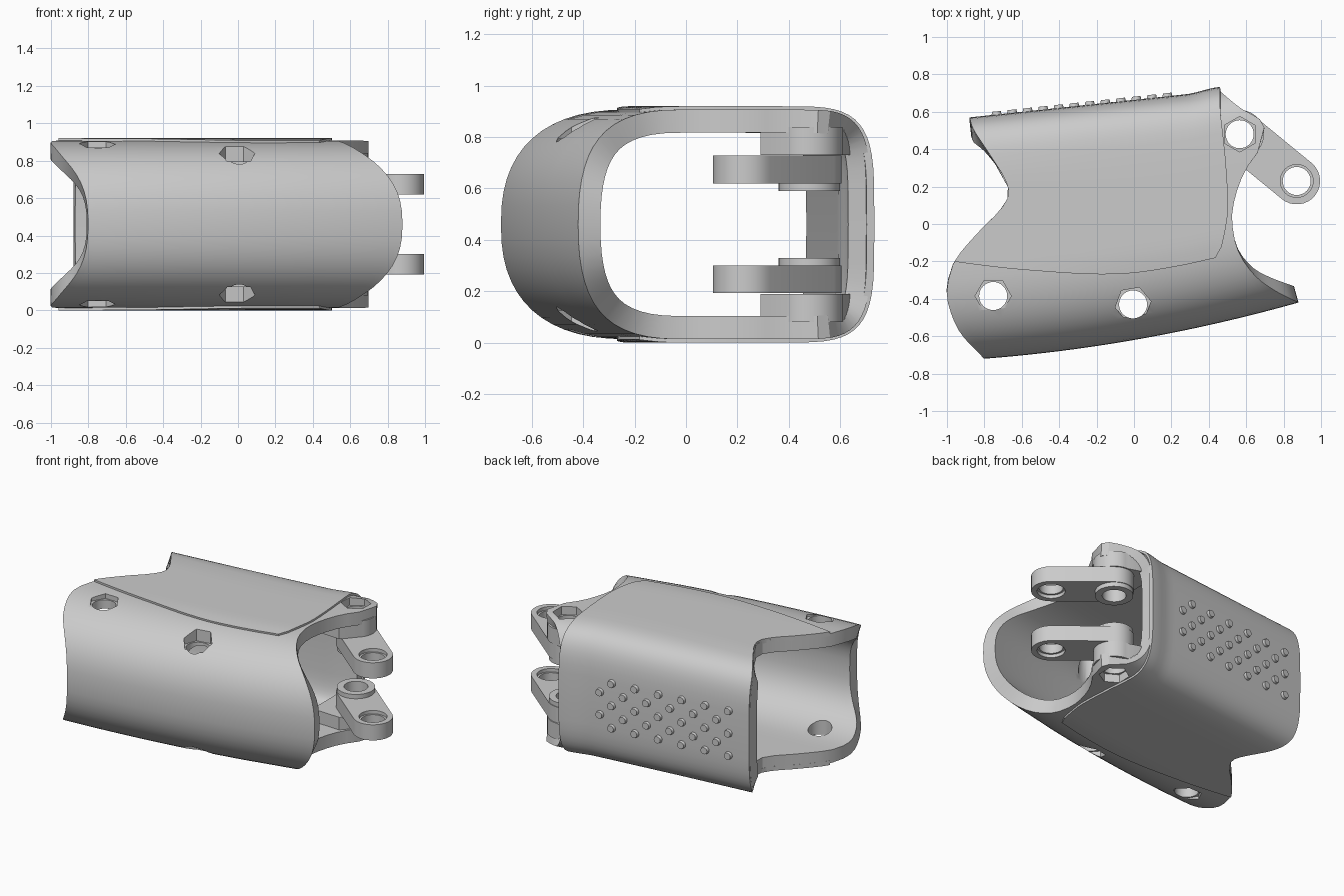
import bpy, bmesh, math

if "Cube" in bpy.data.objects:
    bpy.data.objects.remove(bpy.data.objects["Cube"])

MID = 0.46
PIVOT, TIP = (0.565, 0.48), (0.87, 0.23)


def bot(x):
    return -0.62 + 0.174 * x + 0.061 * x * x


def top(x):
    f = min(max((x - 0.28) / 0.17, 0), 1)
    return 0.664 + 0.107 * x + 0.02 * f * f * (3 - 2 * f)


def curve(pts):
    """Smooth interpolation through (key, value) pairs."""
    n = len(pts)
    m = [(pts[min(i + 1, n - 1)][1] - pts[max(i - 1, 0)][1]) /
         (pts[min(i + 1, n - 1)][0] - pts[max(i - 1, 0)][0]) for i in range(n)]

    def f(v):
        i = 0
        while i < n - 2 and v > pts[i + 1][0]:
            i += 1
        (a, p), (b, q) = pts[i], pts[i + 1]
        d = b - a
        t = min(max((v - a) / d, 0), 1)
        return ((2*t**3 - 3*t*t + 1) * p + (t**3 - 2*t*t + t) * d * m[i]
                + (3*t*t - 2*t**3) * q + (t**3 - t*t) * d * m[i + 1])
    return f


def edge(pts):
    """Turn an (x, y) end outline into x as a function of section height v."""
    return curve(sorted(((y - bot(x)) / (top(x) - bot(x)), x) for x, y in pts))


# End outlines seen from the top
left = edge([(-.8, -.722), (-.93, -.58), (-.99, -.44), (-1, -.35), (-.96, -.2), (-.82, -.03),
             (-.72, .07), (-.67, .16), (-.70, .26), (-.79, .4), (-.86, .51), (-.88, .57)])
right = edge([(.88, -.42), (.76, -.36), (.65, -.28), (.56, -.15), (.525, 0), (.535, .12),
              (.59, .28), (.67, .4), (.70, .49), (.67, .57), (.58, .62), (.45, .73)])
cover_right = edge([(.42, -.195), (.455, -.16), (.49, -.02), (.503, .1), (.485, .4),
                    (.462, .6), (.46, .73)])
cover_low = curve([(0, .41), (.3, .345), (.65, .283), (1, .278)])

# Section: round towards -y, squarish towards +y
A, N, B, M = 0.4, 2.4, 0.3, 4.2


def height(v):
    if v < A:
        return max(0, 1 - ((A - v) / A) ** N) ** (1 / N)
    if v > 1 - B:
        return max(0, 1 - (min(v - 1 + B, B) / B) ** M) ** (1 / M)
    return 1


front_v = [A * (1 - math.cos(i / 14 * math.pi / 2) ** (2 / N)) for i in range(14)]
mid_v = [A + (1 - A - B) * i / 6 for i in range(6)]
back_v = [1 - B + B * math.sin(i / 14 * math.pi / 2) ** (2 / M) for i in range(14)] + [1]


def finish(name, bm):
    bmesh.ops.recalc_face_normals(bm, faces=bm.faces[:])
    me = bpy.data.meshes.new(name)
    bm.to_mesh(me)
    bm.free()
    ob = bpy.data.objects.new(name, me)
    bpy.context.collection.objects.link(ob)
    return ob


def select(ob):
    bpy.ops.object.select_all(action='DESELECT')
    ob.select_set(True)
    bpy.context.view_layer.objects.active = ob


def apply(ob, mod):
    select(ob)
    bpy.ops.object.modifier_apply(modifier=mod.name)


def loft(name, section, point, closed, thick, steps=32):
    bm = bmesh.new()
    rows = [[bm.verts.new(point(i / steps, w, s)) for w, s in section] for i in range(steps + 1)]
    n = len(section)
    for a, b in zip(rows, rows[1:]):
        for j in range(n if closed else n - 1):
            k = (j + 1) % n
            bm.faces.new((a[j], a[k], b[k], b[j]))
    ob = finish(name, bm)
    # outward orientation check on the side facing +y
    f = max(ob.data.polygons, key=lambda p: p.center.y)
    if f.normal.y < 0:
        ob.data.flip_normals()
    mod = ob.modifiers.new("wall", 'SOLIDIFY')
    mod.thickness, mod.offset = thick, -1
    apply(ob, mod)
    return ob


def shell_point(s, v, side):
    x = left(v) + (right(v) - left(v)) * s
    y = bot(x) + v * (top(x) - bot(x)) - 0.012 * v ** 4
    return x, y, MID + side * 0.447 * height(v)


def cover_point(s, w, side):
    lo = cover_low(s)
    v = lo + (1 - lo) * w
    x = left(v) + (cover_right(v) - left(v)) * s
    return x, bot(x) + v * (top(x) - bot(x)), MID + side * 0.46 * height(v)


def prism(name, pts, z0, z1):
    bm = bmesh.new()
    f = bm.faces.new([bm.verts.new((x, y, z0)) for x, y in pts])
    r = bmesh.ops.extrude_face_region(bm, geom=[f])
    for v in r['geom']:
        if isinstance(v, bmesh.types.BMVert):
            v.co.z = z1
    return finish(name, bm)


def ring(c, r, n, start=0.0, span=math.tau):
    d = n if span >= math.tau else n - 1
    return [(c[0] + r * math.cos(start + span * i / d),
             c[1] + r * math.sin(start + span * i / d)) for i in range(n)]


def cut(ob, pts, z0, z1):
    c = prism("cutter", pts, z0, z1)
    c.hide_render = True
    mod = ob.modifiers.new("cut", 'BOOLEAN')
    mod.operation, mod.solver, mod.object = 'DIFFERENCE', 'EXACT', c
    apply(ob, mod)
    bpy.data.objects.remove(c)


# Main tubular shell and the thin raised cover wrapped round its back
vs = front_v + mid_v + back_v
shell = loft("shell", [(v, 1) for v in vs] + [(v, -1) for v in vs[-2:0:-1]], shell_point, True, 0.09)
ws = [i / 10 * (0.7 - 0.28) / 0.72 for i in range(10)] + [(v - 0.28) / 0.72 for v in back_v]
cover = loft("back_cover", [(w, 1) for w in ws] + [(w, -1) for w in ws[-2::-1]], cover_point, False, 0.03)
parts = [shell, cover]

# Hexagonal fastener pockets with round through holes
for c, start, floor, r in (((-.753, -.385), 0, .87, .097), ((-.005, -.43), .17, .795, .097),
                           (PIVOT, math.pi / 6, .85, .095)):
    for side in (1, -1):
        z = [MID + side * (floor - MID), MID + side * 0.6]
        cut(shell, ring(c, r, 6, start), min(z), max(z))
    cut(shell, ring(c, 0.075, 32), -0.2, 1.2)

# Hinge lugs, bosses and links, mirrored about the middle height
ang = math.atan2(TIP[1] - PIVOT[1], TIP[0] - PIVOT[0])
capsule = (ring(PIVOT, .125, 17, ang + math.pi / 2, math.pi) +
           ring(TIP, .125, 17, ang - math.pi / 2, math.pi))
lug_shape = [(.36, .62), (.36, .30), (.57, .29)] + ring(PIVOT, .13, 14, -.6, 2.2) + [(.47, .64)]
for side, label in ((1, "upper"), (-1, "lower")):
    def slab(name, pts, a, b):
        z = sorted((MID + side * (a - MID), MID + side * (b - MID)))
        ob = prism(label + name, pts, *z)
        cut(ob, ring(PIVOT, 0.075, 32), -0.2, 1.2)
        parts.append(ob)
        return ob
    slab("_hinge_lug", lug_shape, .73, .84)
    slab("_boss", ring(PIVOT, .12, 32), .59, .625)
    link = slab("_link", capsule, .62, .728)
    cut(link, ring(TIP, 0.075, 32), -0.2, 1.2)
    for a, b in ((.705, .8), (.5, .643)):   # countersunk rims
        z = sorted((MID + side * (a - MID), MID + side * (b - MID)))
        cut(link, ring(TIP, 0.088, 32), *z)

# Staggered grip studs on the back face
bm = bmesh.new()
for row in range(5):
    for i in range(6):
        x = -0.735 + 0.166 * i + (0.083 if row % 2 else 0)
        z = MID + (row - 2) * 0.077
        p = bmesh.ops.create_cone(bm, cap_ends=True, segments=16, radius1=.031, radius2=.023, depth=.04)
        for v in p['verts']:
            h, u = v.co.z, v.co.y
            v.co = (x + v.co.x, top(x + v.co.x) - 0.003 + h, z + u)
parts.append(finish("grip_studs", bm))

for ob in parts:
    select(ob)
    bpy.ops.object.shade_smooth_by_angle(angle=math.radians(30))
